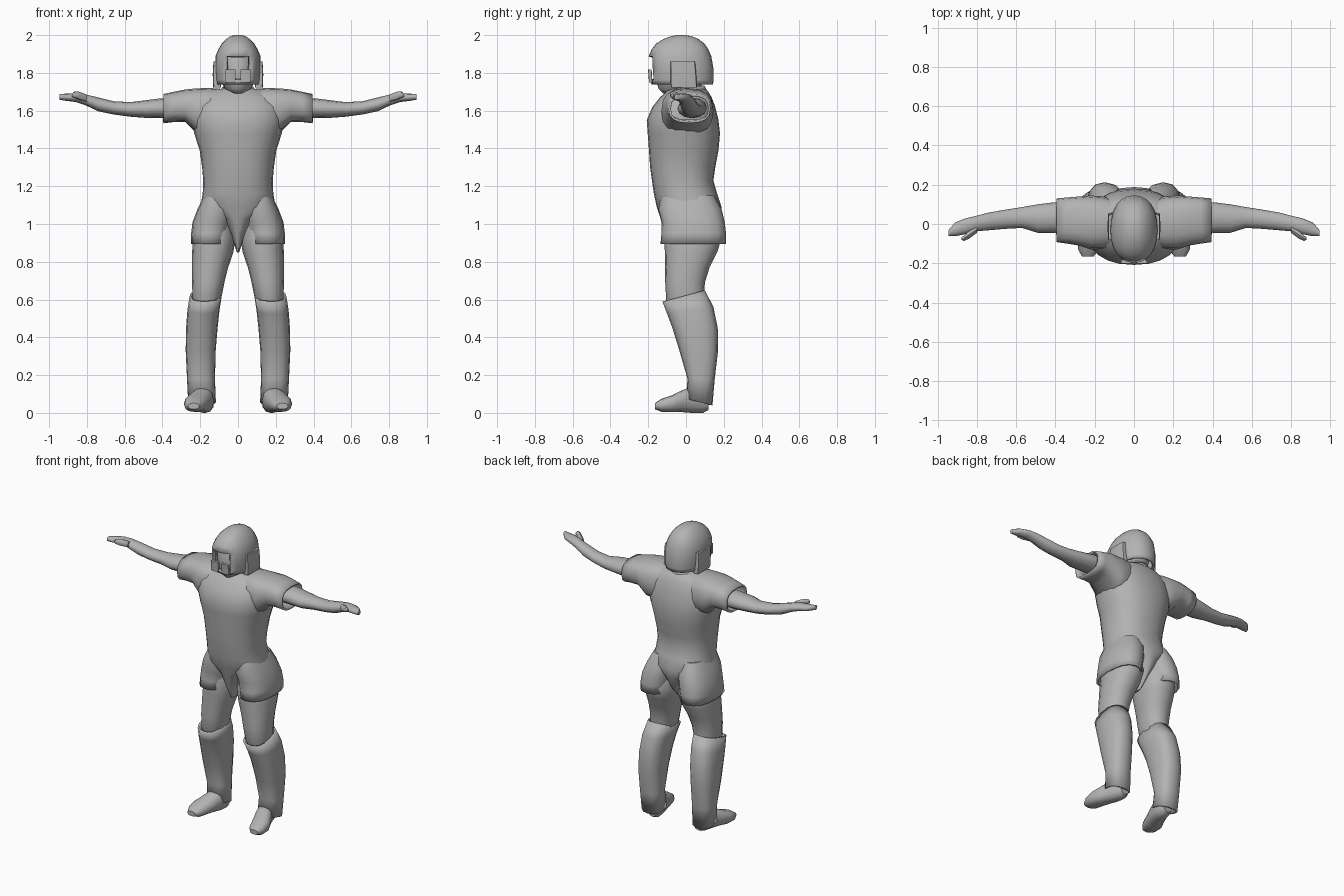
import bpy, bmesh, math

grey = bpy.data.materials.new("plain_grey")
grey.diffuse_color = (0.45, 0.45, 0.45, 1)


def finish(name, bm, mirror=False, wall=0.0, angle=50):
    """Turn a bmesh into a shaded object, optionally hollow and mirrored."""
    me = bpy.data.meshes.new(name)
    bm.to_mesh(me)
    bm.free()
    me.materials.append(grey)
    ob = bpy.data.objects.new(name, me)
    bpy.context.collection.objects.link(ob)
    bpy.ops.object.select_all(action='DESELECT')
    ob.select_set(True)
    bpy.context.view_layer.objects.active = ob
    bpy.ops.object.shade_smooth_by_angle(angle=math.radians(angle))
    if wall:
        s = ob.modifiers.new("wall", 'SOLIDIFY')
        s.thickness, s.offset = wall, -1
    if mirror:
        m = ob.modifiers.new("mirror", 'MIRROR')
        m.use_mirror_merge = False
    return ob


def loft(axis, rings, n=16, power=2.0, caps=(True, True), tilt=None):
    """Skin rings (position, a0, a1, b0, b1) stacked along an axis.
    tilt maps a ring index to a slope of height over depth."""
    bm = bmesh.new()
    rows = []
    for i, (p, a0, a1, b0, b1) in enumerate(rings):
        row = []
        for k in range(n):
            t = 2 * math.pi * k / n
            c, s = math.cos(t), math.sin(t)
            a = (a0 + a1) / 2 + (a1 - a0) / 2 * math.copysign(abs(c) ** (2 / power), c)
            b = (b0 + b1) / 2 + (b1 - b0) / 2 * math.copysign(abs(s) ** (2 / power), s)
            q = p + (tilt or {}).get(i, 0) * b
            co = {'x': (q, a, b), 'y': (a, q, b), 'z': (a, b, q)}[axis]
            row.append(bm.verts.new(co))
        rows.append(row)
    for r0, r1 in zip(rows, rows[1:]):
        for k in range(n):
            j = (k + 1) % n
            bm.faces.new((r0[k], r0[j], r1[j], r1[k]))
    if caps[0]:
        bm.faces.new(rows[0][::-1])
    if caps[1]:
        bm.faces.new(rows[-1])
    if axis == 'y':
        bmesh.ops.reverse_faces(bm, faces=bm.faces[:])
    return bm


def sym(rows):
    """Rings centred on x = 0, given as (z, half width, front, back)."""
    return [(z, -w, w, f, b) for z, w, f, b in rows]


# Shirt body, tapering to the crotch
finish("torso", loft('z', sym([
    (0.85, 0.006, -0.07, 0.06), (0.94, 0.035, -0.115, 0.14), (1.03, 0.09, -0.135, 0.18),
    (1.09, 0.20, -0.155, 0.188), (1.16, 0.187, -0.17, 0.165), (1.23, 0.184, -0.18, 0.145),
    (1.30, 0.19, -0.19, 0.155), (1.39, 0.203, -0.196, 0.172), (1.48, 0.232, -0.203, 0.18),
    (1.55, 0.245, -0.208, 0.172), (1.62, 0.24, -0.178, 0.155), (1.67, 0.21, -0.138, 0.136),
    (1.705, 0.15, -0.10, 0.115), (1.718, 0.08, -0.08, 0.09)]), n=24, power=2.3))

# Short legs of the outfit, open at the hem
finish("shorts_leg", loft('z', [
    (0.895, 0.055, 0.250, -0.135, 0.212), (0.95, 0.045, 0.248, -0.130, 0.212),
    (1.01, 0.030, 0.241, -0.128, 0.205), (1.08, 0.020, 0.214, -0.146, 0.188),
    (1.15, 0.030, 0.180, -0.13, 0.15)], power=2.4, caps=(False, True)),
    mirror=True, wall=0.012)

# Shoulders and sleeves, open at the cuff
finish("sleeve", loft('x', [
    (0.08, -0.10, 0.11, 1.52, 1.715), (0.15, -0.13, 0.14, 1.47, 1.72),
    (0.22, -0.13, 0.145, 1.48, 1.718), (0.28, -0.11, 0.14, 1.54, 1.712),
    (0.34, -0.10, 0.135, 1.54, 1.70), (0.395, -0.092, 0.13, 1.533, 1.688)],
    power=2.6, caps=(True, False)), mirror=True, wall=0.012)

# Arms with flattened hands
finish("arm", loft('x', [
    (0.30, -0.04, 0.11, 1.56, 1.67), (0.41, -0.045, 0.11, 1.56, 1.665),
    (0.49, -0.045, 0.10, 1.562, 1.655), (0.57, -0.02, 0.086, 1.568, 1.645),
    (0.66, -0.025, 0.072, 1.58, 1.65), (0.74, -0.032, 0.058, 1.597, 1.67),
    (0.81, -0.038, 0.04, 1.63, 1.687), (0.86, -0.052, 0.028, 1.646, 1.692),
    (0.91, -0.062, 0.008, 1.652, 1.69), (0.945, -0.062, -0.032, 1.658, 1.688)],
    n=12), mirror=True)
finish("thumb", loft('x', [
    (0.80, -0.045, -0.01, 1.645, 1.685), (0.84, -0.075, -0.035, 1.655, 1.70),
    (0.865, -0.086, -0.06, 1.668, 1.702), (0.878, -0.08, -0.066, 1.672, 1.69)],
    n=8), mirror=True)

# Thighs
finish("thigh", loft('z', [
    (0.54, 0.11, 0.235, -0.08, 0.11), (0.60, 0.09, 0.241, -0.105, 0.095),
    (0.69, 0.072, 0.243, -0.11, 0.100), (0.77, 0.052, 0.243, -0.11, 0.125),
    (0.85, 0.025, 0.243, -0.112, 0.165), (0.93, 0.012, 0.238, -0.115, 0.19),
    (1.0, 0.02, 0.22, -0.10, 0.16)], power=2.2), mirror=True)

# Shin guards, higher at the back of the knee
finish("shin_guard", loft('z', [
    (0.075, 0.117, 0.264, 0.0, 0.14), (0.18, 0.122, 0.270, 0.008, 0.152),
    (0.33, 0.118, 0.277, -0.035, 0.17), (0.45, 0.108, 0.275, -0.072, 0.168),
    (0.54, 0.098, 0.268, -0.10, 0.145), (0.622, 0.086, 0.256, -0.125, 0.10)],
    power=2.5, caps=(False, False), tilt={0: -0.25, 5: 0.27, 4: 0.15}),
    mirror=True, wall=0.012)

# Shoes, toes turned outward
finish("shoe", loft('y', [
    (-0.165, 0.205, 0.265, 0.02, 0.052), (-0.13, 0.178, 0.284, 0.006, 0.075),
    (-0.07, 0.158, 0.286, 0.004, 0.095), (-0.02, 0.142, 0.262, 0.004, 0.12),
    (0.03, 0.128, 0.24, 0.0, 0.14), (0.09, 0.125, 0.22, 0.0, 0.14),
    (0.118, 0.14, 0.205, 0.015, 0.11)], n=12, power=2.4), mirror=True)

# Neck, collar and head
finish("neck", loft('z', sym([
    (1.64, 0.085, -0.09, 0.09), (1.70, 0.075, -0.085, 0.085), (1.78, 0.07, -0.07, 0.08)])))
finish("collar", loft('z', sym([
    (1.685, 0.112, -0.122, 0.115), (1.724, 0.083, -0.095, 0.098)]),
    caps=(False, False), tilt={0: 0.1, 1: 0.1}), wall=0.012)
finish("head", loft('z', sym([
    (1.69, 0.03, -0.12, -0.03), (1.715, 0.07, -0.145, 0.06), (1.77, 0.095, -0.16, 0.10),
    (1.84, 0.103, -0.155, 0.11), (1.92, 0.085, -0.13, 0.09)])))

# Helmet shell with a face opening cut in the front
bm = loft('z', sym([
    (1.738, 0.116, -0.182, 0.143), (1.762, 0.119, -0.192, 0.146), (1.82, 0.122, -0.197, 0.146),
    (1.888, 0.119, -0.198, 0.134), (1.925, 0.104, -0.182, 0.118), (1.955, 0.086, -0.158, 0.098),
    (1.98, 0.062, -0.118, 0.065), (1.994, 0.04, -0.08, 0.03), (2.0, 0.02, -0.05, 0.0)]),
    n=24, power=2.2, caps=(False, True))
hole = []
for f in bm.faces:
    c = f.calc_center_median()
    if c.y < -0.1 and abs(c.x) < 0.06 and 1.765 < c.z < 1.885:
        hole.append(f)
bmesh.ops.delete(bm, geom=hole, context='FACES')
finish("helmet_shell", bm, wall=0.015)

# Mouth guard plates and raised ear plates
finish("mouth_guard", loft('z', [
    (1.75, 0.012, 0.066, -0.196, -0.178), (1.818, 0.012, 0.066, -0.201, -0.182)],
    n=12, power=8), mirror=True, angle=30)
finish("ear_plate", loft('z', [
    (1.722, 0.09, 0.131, -0.08, 0.058), (1.79, 0.09, 0.134, -0.082, 0.054),
    (1.86, 0.09, 0.130, -0.082, 0.048)], n=12, power=8), mirror=True, angle=30)
